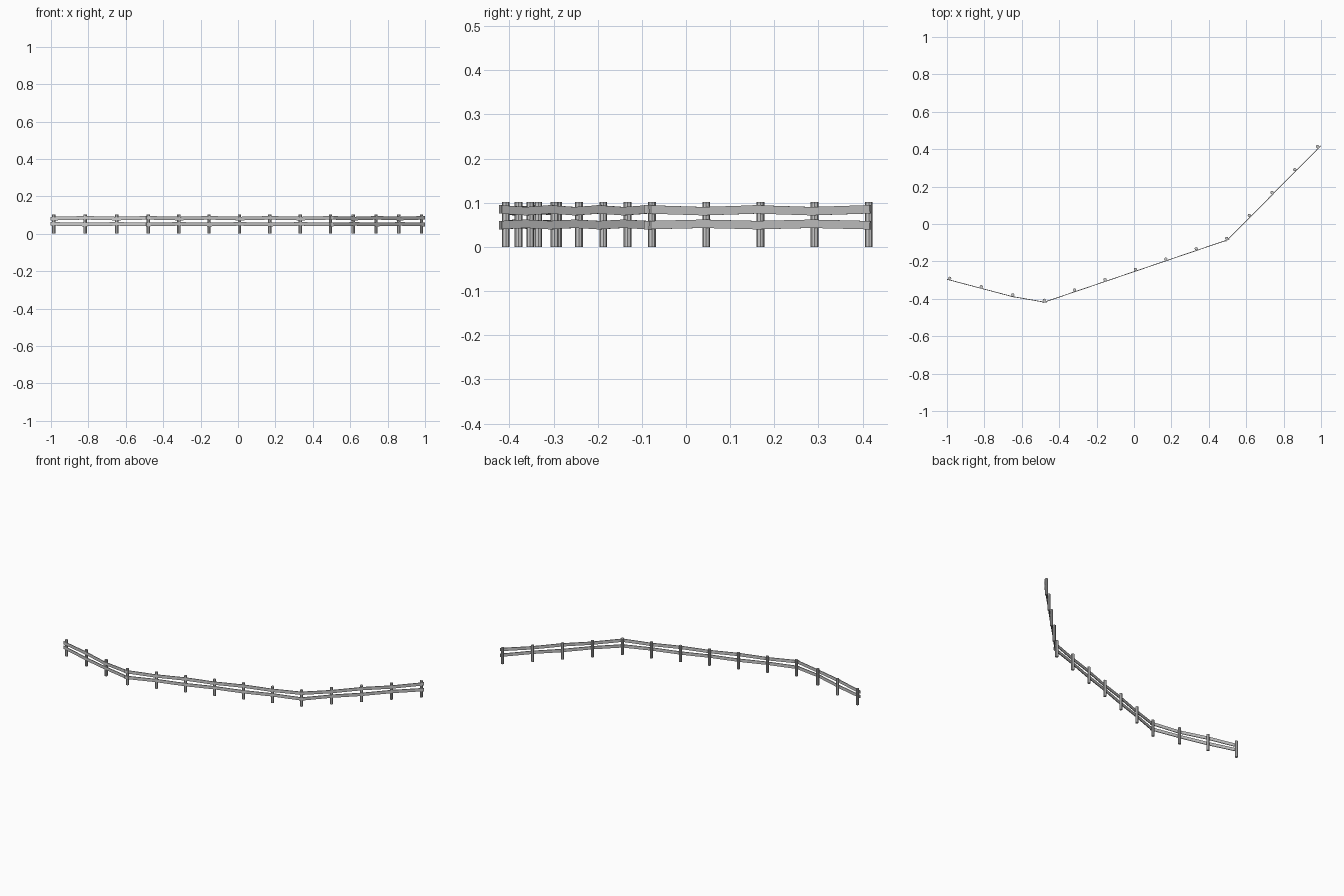
import bpy
from math import atan2
from mathutils import Vector, Matrix

if "Cube" in bpy.data.objects:
    bpy.data.objects.remove(bpy.data.objects["Cube"])

# Fence corners and the number of spans between them
corners = [(-0.985, -0.290), (-0.648, -0.379), (-0.480, -0.408),
           (0.495, -0.077), (0.981, 0.414)]
spans = [2, 1, 6, 4]
POST_R, POST_H = 0.0088, 0.102
RAIL_T, RAIL_H, OVERHANG = 0.004, 0.019, 0.014

points = [Vector(corners[0])]
for a, b, n in zip(corners, corners[1:], spans):
    a, b = Vector(a), Vector(b)
    points += [a.lerp(b, (i + 1) / n) for i in range(n)]


def add_post(index, p):
    bpy.ops.mesh.primitive_cylinder_add(vertices=8, radius=POST_R, depth=POST_H,
                                        location=(p.x, p.y, POST_H / 2))
    bpy.context.object.name = f"post_{index}"


def add_rail(name, a, b, z, tilt):
    # Plank on the front face of two posts, tilted a little along its length
    d = (b - a).normalized()
    front = Vector((d.y, -d.x)) * (POST_R + 0.0005)
    mid = (a + b) / 2 + front
    length = (b - a).length
    axis = Vector((d.x, d.y, tilt / length)).normalized()
    side = Vector((-d.y, d.x, 0))
    up = axis.cross(side)
    rot = Matrix((axis, side, up)).transposed().to_4x4()
    bpy.ops.mesh.primitive_cube_add(size=1)
    rail = bpy.context.object
    rail.name = name
    rail.matrix_world = (Matrix.Translation((mid.x, mid.y, z)) @ rot @
                         Matrix.Diagonal((length + 2 * OVERHANG, RAIL_T, RAIL_H, 1)))


# Posts
for i, p in enumerate(points):
    add_post(i + 1, p)

# Two rails per span with alternating tilt
for i, (a, b) in enumerate(zip(points, points[1:])):
    s = 1 if i % 2 == 0 else -1
    add_rail(f"upper_rail_{i + 1}", a, b, 0.083, 0.004 * s)
    add_rail(f"lower_rail_{i + 1}", a, b, 0.051, -0.003 * s)
